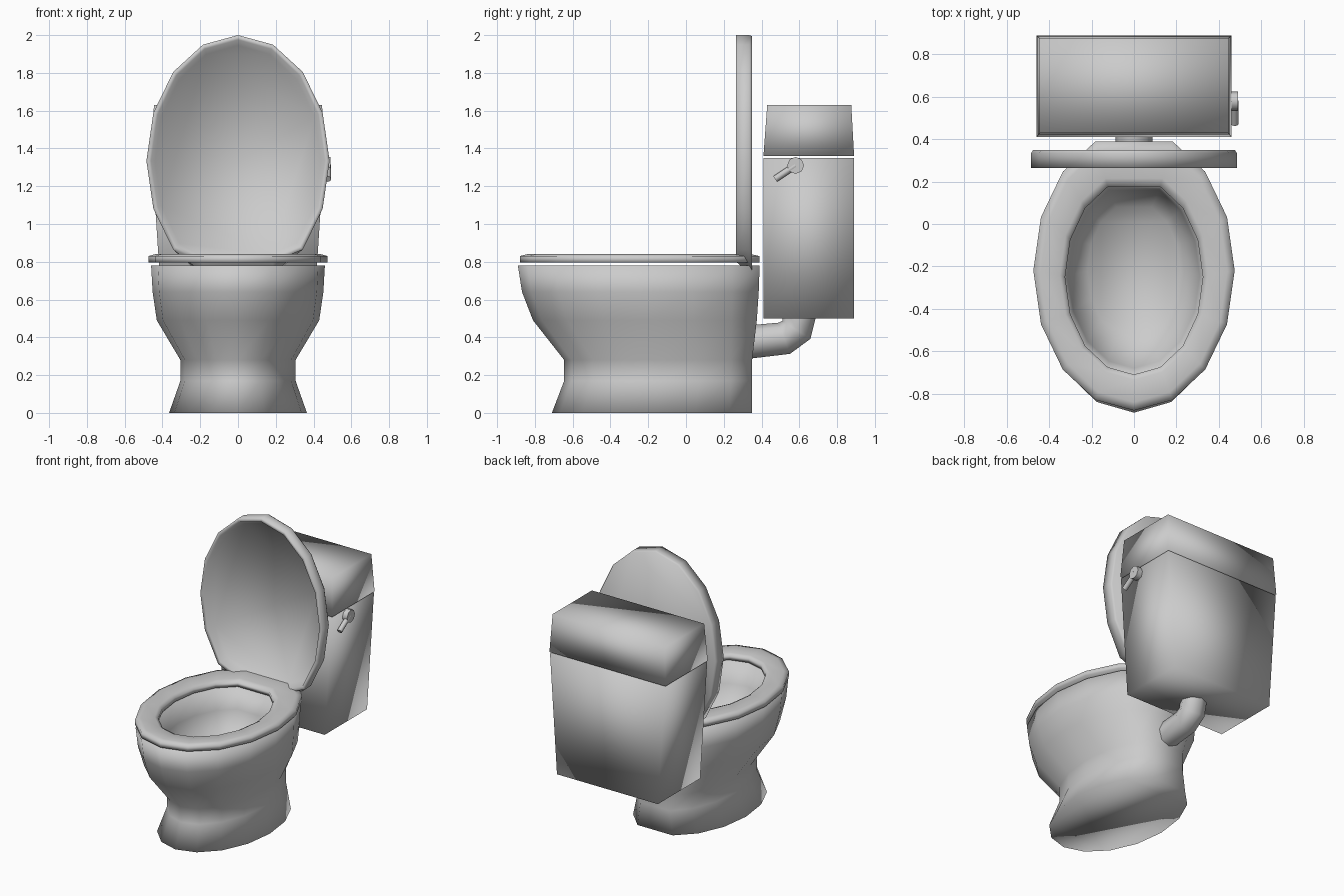
import bpy, bmesh, math
from mathutils import Vector

if "Cube" in bpy.data.objects:
    bpy.data.objects.remove(bpy.data.objects["Cube"])


def egg(rx, front, back, clip=9):
    """16-sided oval with its rear corner cut off flat: 15 (x, y) points."""
    r = (back - front) / (1 + math.cos(math.pi / 8))
    pts = []
    for i in range(-7, 8):
        a = i * math.pi / 8
        pts.append((rx * math.sin(a), min(front + r - r * math.cos(a), clip)))
    return pts


def rect(hx, y0, y1):
    return [(-hx, y0), (hx, y0), (hx, y1), (-hx, y1)]


def flat(pts, z):
    return [(x, y, z) for x, y in pts]


def loft(name, rings, closed=False):
    """Skin consecutive rings; cap both ends, or join last ring to first."""
    bm = bmesh.new()
    vs = [[bm.verts.new(p) for p in ring] for ring in rings]
    n = len(vs[0])
    pairs = list(zip(vs, vs[1:]))
    if closed:
        pairs.append((vs[-1], vs[0]))
    else:
        bm.faces.new(vs[0][::-1])
        bm.faces.new(vs[-1])
    for a, b in pairs:
        for i in range(n):
            j = (i + 1) % n
            bm.faces.new((a[i], a[j], b[j], b[i]))
    bmesh.ops.recalc_face_normals(bm, faces=bm.faces)
    for f in bm.faces:
        f.smooth = True
    me = bpy.data.meshes.new(name)
    bm.to_mesh(me)
    bm.free()
    ob = bpy.data.objects.new(name, me)
    bpy.context.collection.objects.link(ob)
    return ob


def rod(name, p, q, radius, sides):
    p, q = Vector(p), Vector(q)
    bpy.ops.mesh.primitive_cylinder_add(vertices=sides, radius=radius,
                                        depth=(q - p).length, location=(p + q) / 2)
    ob = bpy.context.object
    ob.name = name
    ob.rotation_euler = (q - p).to_track_quat('Z', 'Y').to_euler()
    bpy.ops.object.shade_smooth_by_angle(angle=math.radians(60))


# Bowl: outside from foot to rim, then down the inside
bowl = [(0.365, -0.71, 0.35, 0.0), (0.305, -0.645, 0.35, 0.17),
        (0.305, -0.645, 0.35, 0.28), (0.43, -0.81, 0.375, 0.49),
        (0.452, -0.868, 0.385, 0.64), (0.46, -0.89, 0.39, 0.78),
        (0.335, -0.72, 0.18, 0.78), (0.31, -0.68, 0.16, 0.64),
        (0.22, -0.55, 0.08, 0.47)]
loft("bowl", [flat(egg(rx, f, b), z) for rx, f, b, z in bowl])

# Seat ring with a gently crowned top
seat = [(0.475, -0.88, 0.39, 0.795), (0.475, -0.88, 0.39, 0.83),
        (0.44, -0.84, 0.345, 0.84), (0.35, -0.735, 0.215, 0.838),
        (0.325, -0.71, 0.175, 0.825), (0.325, -0.71, 0.175, 0.795)]
loft("seat", [flat(egg(rx, f, b), z) for rx, f, b, z in seat], closed=True)

# Raised lid: hollow on the front, hinge edge cut on a slant
lid = [(0.475, 1.995, 0.72, 0.72, 0.35), (0.485, 2.0, 0.72, 0.74, 0.335),
       (0.485, 2.0, 0.72, 0.80, 0.265), (0.46, 1.975, 0.745, 0.82, 0.265),
       (0.44, 1.945, 0.765, 0.84, 0.325)]
loft("lid", [[(x, y, -v) for x, v in egg(rx, -top, -low, -cut)]
             for rx, top, low, cut, y in lid])

# Tank and its cover
loft("tank", [flat(rect(0.40, 0.41, 0.89), 0.5), flat(rect(0.455, 0.41, 0.89), 1.35)])
loft("tank_cover", [flat(rect(0.46, 0.41, 0.89), 1.36),
                    flat(rect(0.445, 0.43, 0.875), 1.63)])

# Elbow pipe from bowl to tank
cu = bpy.data.curves.new("pipe", 'CURVE')
cu.dimensions = '3D'
cu.bevel_depth = 0.088
cu.bevel_resolution = 2
path = [(0.33, 0.375), (0.52, 0.395), (0.585, 0.44), (0.60, 0.52)]
sp = cu.splines.new('POLY')
sp.points.add(len(path) - 1)
for pt, (y, z) in zip(sp.points, path):
    pt.co = (0, y, z, 1)
sp.use_smooth = True
bpy.context.collection.objects.link(bpy.data.objects.new("pipe", cu))

# Flush handle
rod("handle_knob", (0.44, 0.58, 1.31), (0.49, 0.58, 1.31), 0.045, 8)
rod("handle_lever", (0.475, 0.58, 1.31), (0.475, 0.472, 1.238), 0.018, 8)
